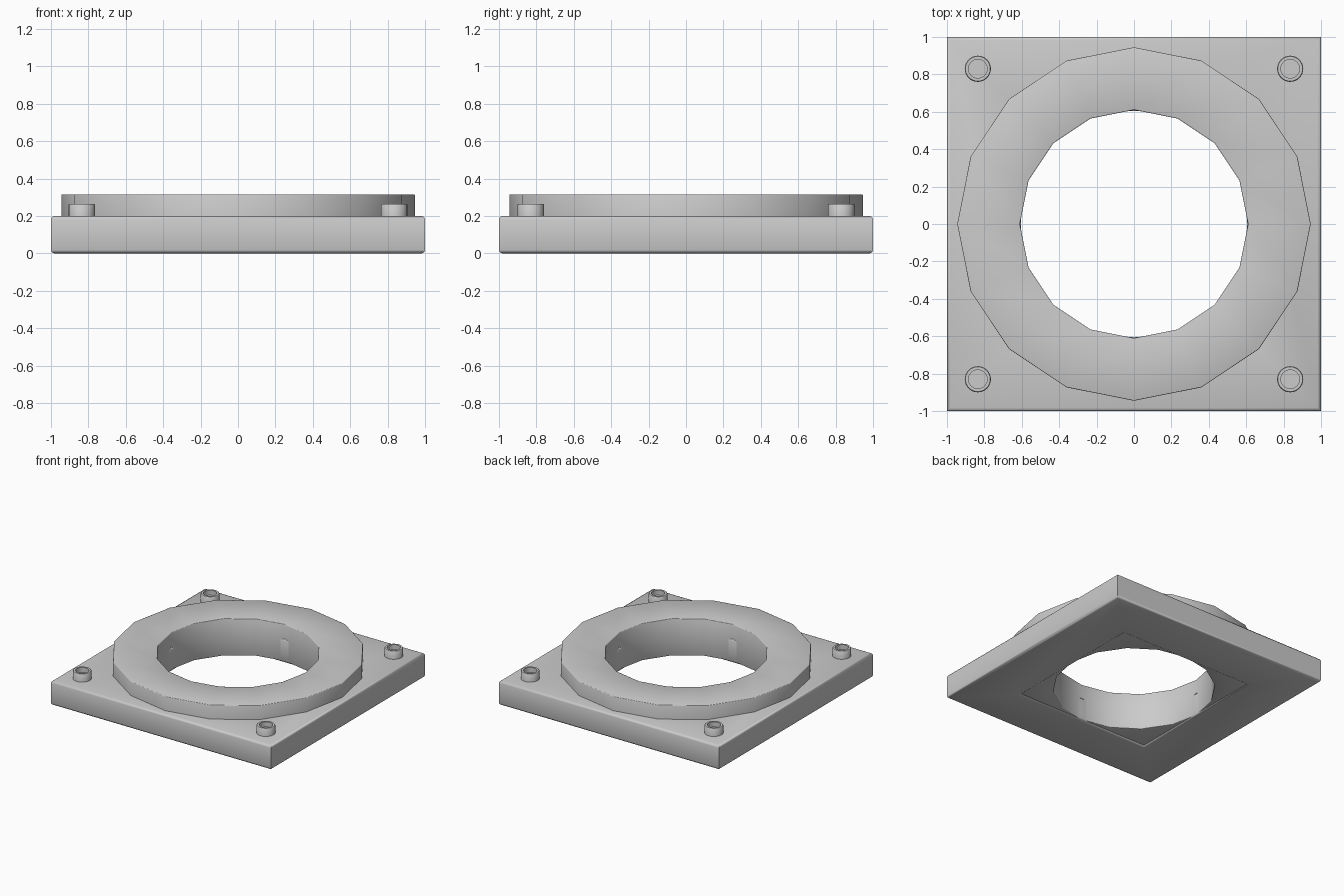
import bpy, bmesh
from math import sin, cos, pi, sqrt

if "Cube" in bpy.data.objects:
    bpy.data.objects.remove(bpy.data.objects["Cube"])


def lathe(name, profile, sides, phase=0.0, loc=(0, 0, 0), closed=True, angle=40):
    """Sweep an (r, z) profile around z with a given number of sides."""
    bm = bmesh.new()
    rings = [[bm.verts.new((r * cos(phase + 2 * pi * i / sides),
                            r * sin(phase + 2 * pi * i / sides), z))
              for i in range(sides)] for r, z in profile]
    count = len(rings)
    for k in range(count if closed else count - 1):
        a, b = rings[k], rings[(k + 1) % count]
        for i in range(sides):
            j = (i + 1) % sides
            bm.faces.new((a[i], a[j], b[j], b[i]))
    if not closed:
        bm.faces.new(rings[0])
        bm.faces.new(rings[-1])
    bmesh.ops.recalc_face_normals(bm, faces=bm.faces[:])
    mesh = bpy.data.meshes.new(name)
    bm.to_mesh(mesh)
    bm.free()
    obj = bpy.data.objects.new(name, mesh)
    bpy.context.collection.objects.link(obj)
    obj.location = loc
    bpy.ops.object.select_all(action='DESELECT')
    obj.select_set(True)
    bpy.context.view_layer.objects.active = obj
    bpy.ops.object.shade_smooth_by_angle(angle=angle * pi / 180)
    return obj


def rounded(r0, r1, z0, z1, b):
    """Rectangular profile with rounded corners of size b."""
    pts = []
    for cx, cz, start in ((r1 - b, z0 + b, -90), (r1 - b, z1 - b, 0),
                          (r0 + b, z1 - b, 90), (r0 + b, z0 + b, 180)):
        for s in (0, 45, 90):
            a = (start + s) * pi / 180
            pts.append((cx + b * cos(a), cz + b * sin(a)))
    return pts


# Square base plate with a square opening
plate_profile = [(r * sqrt(2), z) for r, z in rounded(0.603, 1.0, 0.0, 0.2, 0.018)]
lathe("base_plate", plate_profile, 4, pi / 4, angle=50)

# Sixteen-sided raised ring, reaching down through the opening
lathe("raised_ring", rounded(0.61, 0.945, 0.012, 0.316, 0.005), 16, angle=50)

# Socket-head bolts in the corners
bolt_profile = [(0.07, 0.18), (0.07, 0.26), (0.066, 0.265), (0.05, 0.265), (0.05, 0.225)]
for sx in (-1, 1):
    for sy in (-1, 1):
        lathe("corner_bolt", bolt_profile, 32, loc=(sx * 0.835, sy * 0.83, 0), closed=False)
